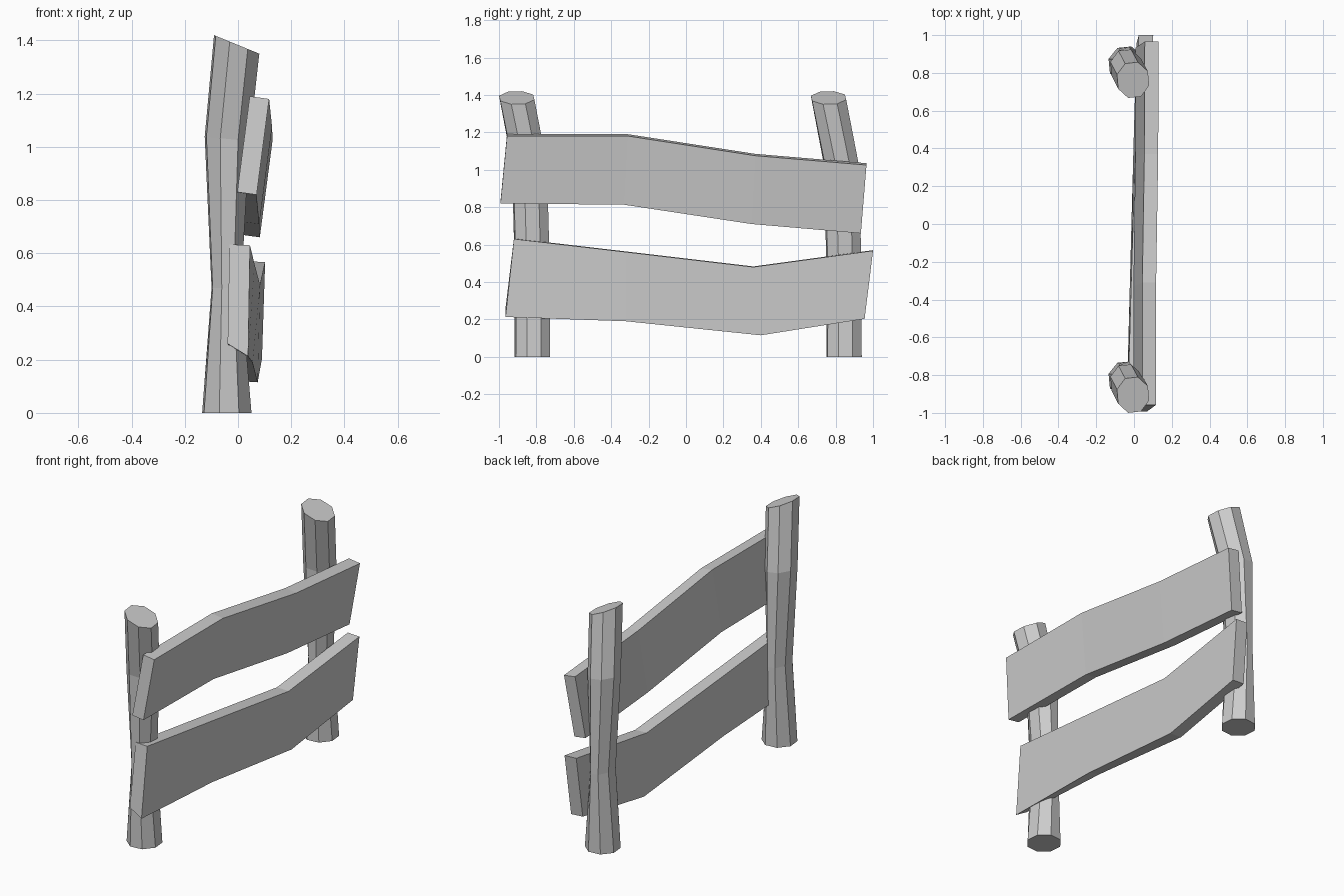
import bpy, math

if "Cube" in bpy.data.objects:
    bpy.data.objects.remove(bpy.data.objects["Cube"])


def loft(name, rings):
    """Skin matching rings of points and cap both ends."""
    n = len(rings[0])
    verts = [p for r in rings for p in r]
    faces = [(i * n + j, i * n + (j + 1) % n, (i + 1) * n + (j + 1) % n, (i + 1) * n + j)
             for i in range(len(rings) - 1) for j in range(n)]
    faces.append(tuple(reversed(range(n))))
    faces.append(tuple(range(len(verts) - n, len(verts))))
    me = bpy.data.meshes.new(name)
    me.from_pydata(verts, [], faces)
    ob = bpy.data.objects.new(name, me)
    bpy.context.collection.objects.link(ob)
    return ob


# Posts: crooked octagonal logs, rings of (x, y, z, x radius, y radius, tilt)
POST = [(-0.042, 0.0, 0.0, 0.097, 0.099, 0.0),
        (-0.044, 0.0, 0.47, 0.058, 0.098, 0.0),
        (-0.041, -0.015, 1.03, 0.088, 0.098, -0.1),
        (-0.005, -0.083, 1.385, 0.089, 0.099, -0.41)]


def post(name, y0):
    rings = []
    for x, y, z, rx, ry, tilt in POST:
        ring = []
        for k in range(8):
            a = math.radians(-17 + 45 * k)
            dx = rx * math.cos(a)
            ring.append((x + dx, y0 + y + ry * math.sin(a), z + tilt * dx))
        rings.append(ring)
    loft(name, rings)


post("front_post", -0.822)
post("back_post", 0.845)


# Planks: outer top (x, y, z), outer bottom (x, y, z), rise of inner bottom edge
def plank(name, stations, thick, top_rise):
    rings = []
    for (tx, ty, tz), (bx, by, bz), rise in stations:
        rings.append([(tx, ty, tz), (tx - thick, ty, tz + top_rise),
                      (bx - thick, by, bz + rise), (bx, by, bz)])
    ob = loft(name, rings)
    # make the face winding point outwards
    ob.data.flip_normals()
    return ob


plank("upper_plank", [
    ((0.117, -0.957, 1.18), (0.07, -0.992, 0.82), 0.01),
    ((0.117, -0.31, 1.18), (0.07, -0.33, 0.813), 0.01),
    ((0.128, 0.37, 1.075), (0.08, 0.35, 0.71), 0.01),
    ((0.13, 0.965, 1.025), (0.082, 0.935, 0.66), 0.01)], 0.073, 0.01)

plank("lower_plank", [
    ((0.045, -0.92, 0.63), (0.038, -0.965, 0.213), 0.047),
    ((0.062, -0.32, 0.56), (0.055, -0.32, 0.19), 0.02),
    ((0.083, 0.36, 0.48), (0.074, 0.40, 0.115), 0.005),
    ((0.102, 1.0, 0.567), (0.09, 0.955, 0.203), 0.005)], 0.077, 0.003)

# Consistent outward normals
import bmesh
for ob in bpy.data.objects:
    bm = bmesh.new()
    bm.from_mesh(ob.data)
    bmesh.ops.recalc_face_normals(bm, faces=bm.faces)
    bm.to_mesh(ob.data)
    bm.free()
